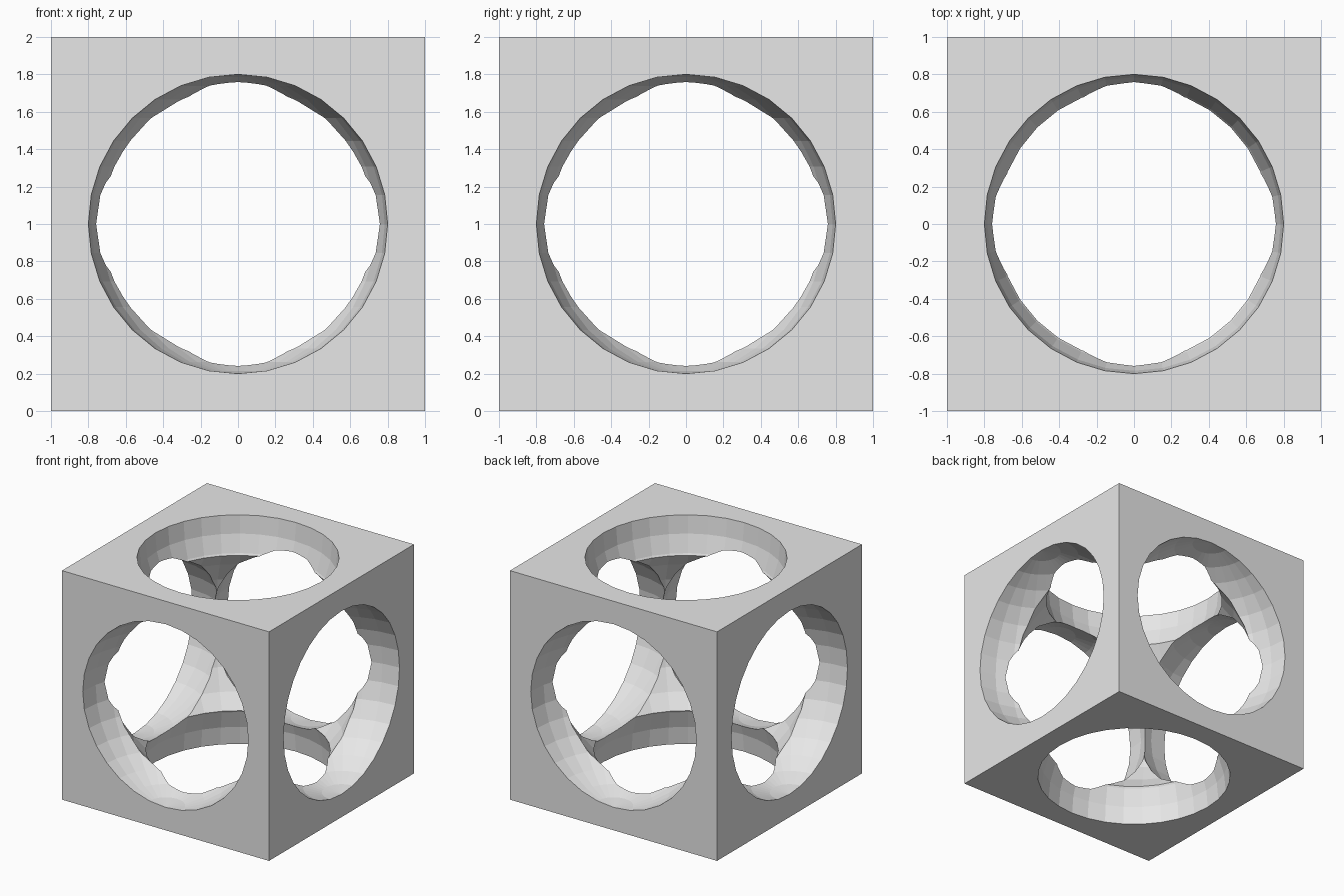
import bpy
from mathutils import Vector

if "Cube" in bpy.data.objects:
    bpy.data.objects.remove(bpy.data.objects["Cube"])

CENTRE = Vector((0, 0, 1))

# Single grey material
grey = bpy.data.materials.new("light_grey")
grey.diffuse_color = (0.8, 0.8, 0.8, 1)
grey.use_nodes = True
grey.node_tree.nodes["Principled BSDF"].inputs["Base Color"].default_value = grey.diffuse_color

# Solid cube block
bpy.ops.mesh.primitive_cube_add(size=2, location=CENTRE)
block = bpy.context.object
block.name = "hollow_cube"
block.data.materials.append(grey)


def carve(radius, location):
    """Cut a ball-shaped hollow out of the block."""
    bpy.ops.mesh.primitive_uv_sphere_add(segments=32, ring_count=16,
                                         radius=radius, location=location)
    ball = bpy.context.object
    ball.name = "ball_cutter"
    ball.hide_render = True
    ball.data.materials.append(grey)
    mod = block.modifiers.new("carve", 'BOOLEAN')
    mod.operation = 'DIFFERENCE'
    mod.solver = 'EXACT'
    mod.object = ball
    bpy.ops.object.select_all(action='DESELECT')
    bpy.context.view_layer.objects.active = block
    block.select_set(True)
    bpy.ops.object.modifier_apply(modifier=mod.name)
    bpy.data.objects.remove(ball, do_unlink=True)


# A ball centred on each of the six faces
for axis in range(3):
    for side in (-1, 1):
        offset = Vector((0, 0, 0))
        offset[axis] = side
        carve(0.8, CENTRE + offset)

# A larger ball clears the middle
carve(1.0, CENTRE)
